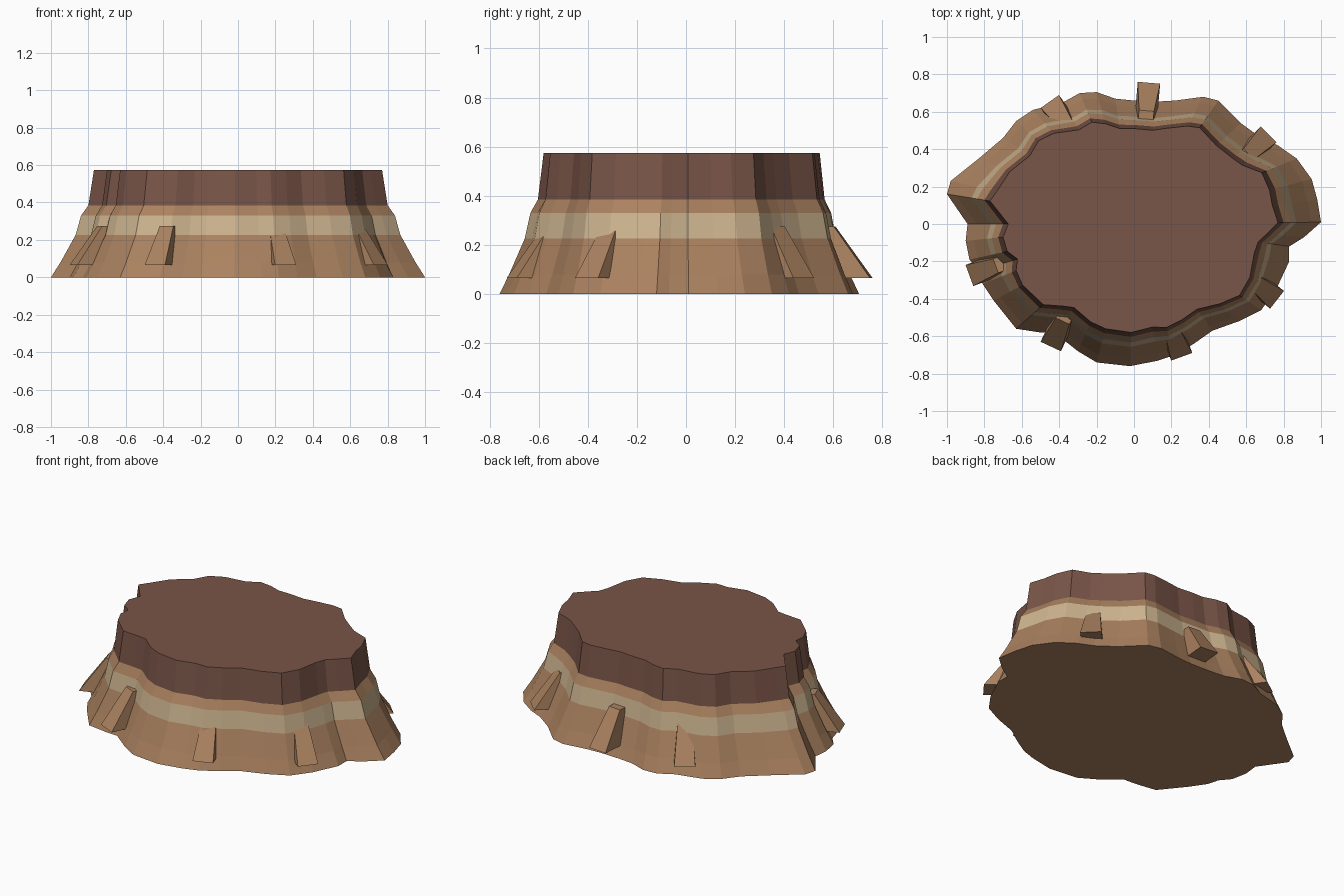
import bpy, bmesh, math
from mathutils import Vector

if "Cube" in bpy.data.objects:
    bpy.data.objects.remove(bpy.data.objects["Cube"])


def material(name, hex_code):
    def linear(c):
        c /= 255
        return c / 12.92 if c <= 0.04045 else ((c + 0.055) / 1.055) ** 2.4
    mat = bpy.data.materials.new(name)
    rgb = [linear(int(hex_code[i:i + 2], 16)) for i in (0, 2, 4)]
    mat.diffuse_color = (*rgb, 1)
    mat.use_nodes = True
    mat.node_tree.nodes["Principled BSDF"].inputs["Base Color"].default_value = mat.diffuse_color
    return mat


TAN = material("tan sandstone", "AB8260")
CREAM = material("cream band", "CDB48F")
BROWN = material("brown cap rock", "795548")


def finish(bm, name, mats):
    bmesh.ops.recalc_face_normals(bm, faces=bm.faces)
    mesh = bpy.data.meshes.new(name)
    bm.to_mesh(mesh)
    bm.free()
    for mat in mats:
        mesh.materials.append(mat)
    obj = bpy.data.objects.new(name, mesh)
    bpy.context.collection.objects.link(obj)
    return obj


# Base outline: x, y and how far the rim shrinks toward the top
OUTLINE = [
    (1, .01, .77), (.98, .13, .755), (.95, .24, .762), (.87, .35, .785),
    (.77, .42, .75), (.68, .46, .77), (.57, .54, .775), (.45, .66, .78),
    (.37, .68, .77), (.22, .66, .775), (.13, .655, .765), (0, .66, .773),
    (-.1, .67, .762), (-.2, .705, .76), (-.29, .7, .778), (-.38, .65, .775),
    (-.54, .61, .795), (-.63, .55, .81), (-.7, .46, .795), (-.83, .35, .8),
    (-.98, .23, .75), (-1, .16, .77), (-.89, 0, .755), (-.9, -.09, .778),
    (-.88, -.19, .77), (-.83, -.25, .75), (-.81, -.32, .778), (-.75, -.41, .795),
    (-.63, -.56, .77), (-.5, -.58, .757), (-.42, -.585, .764), (-.3, -.68, .77),
    (-.2, -.74, .757), (-.02, -.76, .763), (.13, -.73, .755), (.22, -.7, .79),
    (.32, -.64, .8), (.42, -.57, .8), (.56, -.52, .82), (.68, -.46, .83),
    (.76, -.35, .815), (.83, -.2, .775), (.83, -.12, .8), (.91, -.07, .778)]

# Strata: height, share of the shrink, material of the band below
RINGS = [(0, 0, 0), (.08, .22, 0), (.225, .57, 0), (.33, .70, 1),
         (.385, .87, 0), (.575, 1, 2)]

# Layered rock body
bm = bmesh.new()
rings = [[bm.verts.new((x * (1 - (1 - k) * t), y * (1 - (1 - k) * t), z))
          for x, y, k in OUTLINE] for z, t, _ in RINGS]
n = len(OUTLINE)
for lower, upper, (_, _, mat) in zip(rings, rings[1:], RINGS[1:]):
    for i in range(n):
        j = (i + 1) % n
        bm.faces.new((lower[i], lower[j], upper[j], upper[i])).material_index = mat
bm.faces.new(rings[0][::-1])
bm.faces.new(rings[-1]).material_index = 2
finish(bm, "mesa_body", [TAN, CREAM, BROWN])


# Tapered buttresses leaning on the lower slope
def buttress(index, x, y, degrees):
    a = math.radians(degrees)
    out = Vector((math.cos(a), math.sin(a), 0))
    side = Vector((-out.y, out.x, 0))
    foot = Vector((x, y, 0))
    bm = bmesh.new()
    loops = []
    for z, front, depth, width in ((.065, 0, .13, .12), (.275, -.15, .05, .08)):
        loops.append([bm.verts.new(foot + out * (front - d) + side * s * width / 2
                                   + Vector((0, 0, z)))
                      for d, s in ((0, -1), (0, 1), (depth, 1), (depth, -1))])
    low, high = loops
    for i in range(4):
        j = (i + 1) % 4
        bm.faces.new((low[i], low[j], high[j], high[i]))
    bm.faces.new(low[::-1])
    bm.faces.new(high)
    finish(bm, f"buttress_{index}", [TAN])


for number, spot in enumerate([
        (.72, .48, 45), (.08, .755, 85), (-.45, .655, 125), (-.88, -.275, 200),
        (-.445, -.655, 245), (.255, -.71, 290), (.765, -.405, 322)], 1):
    buttress(number, *spot)
